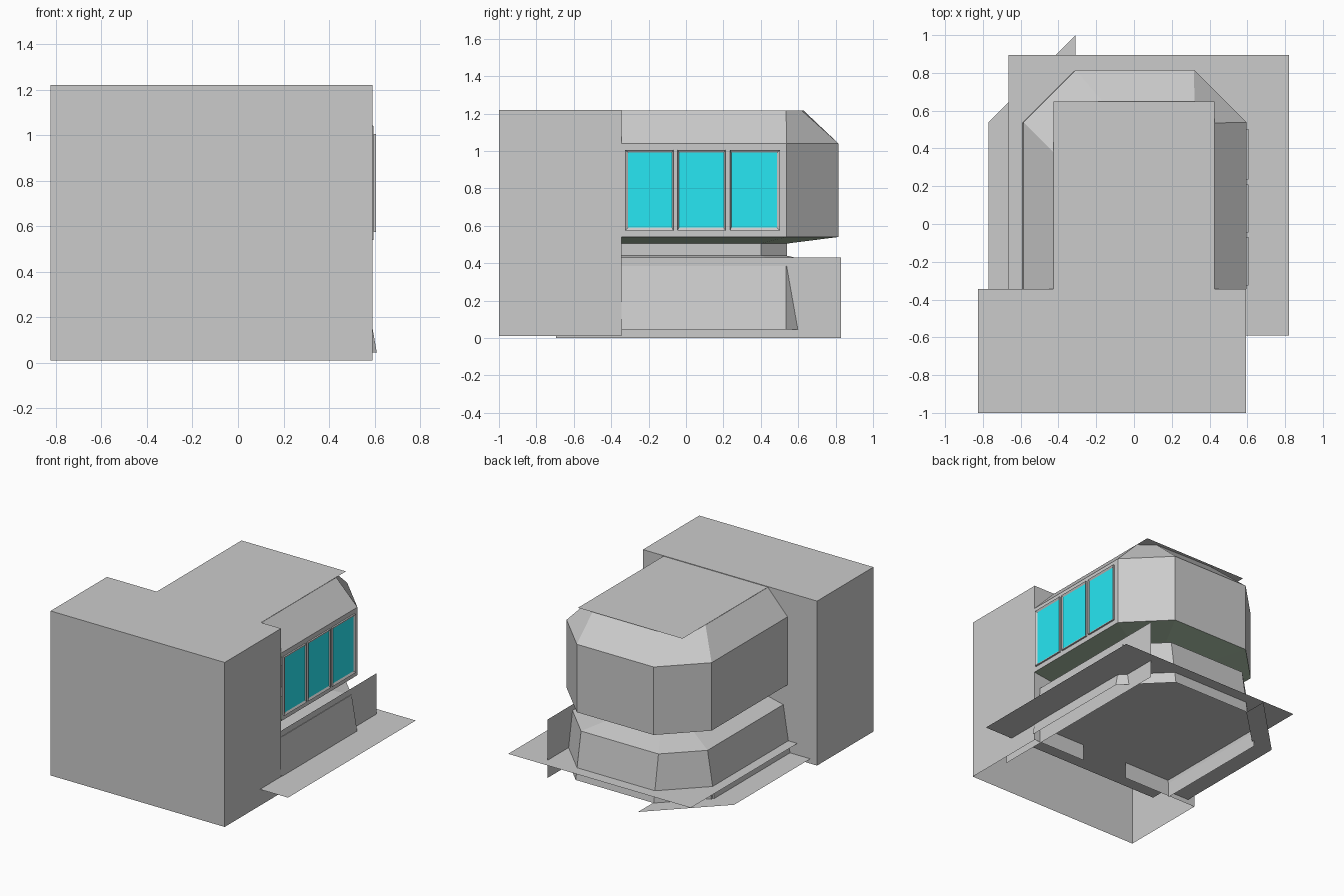
import bpy, bmesh

if "Cube" in bpy.data.objects:
    bpy.data.objects.remove(bpy.data.objects["Cube"])


def make(name, verts, faces, mat=None):
    me = bpy.data.meshes.new(name)
    bm = bmesh.new()
    vs = [bm.verts.new(v) for v in verts]
    for f in faces:
        bm.faces.new([vs[i] for i in f])
    bmesh.ops.recalc_face_normals(bm, faces=bm.faces)
    bm.to_mesh(me)
    bm.free()
    ob = bpy.data.objects.new(name, me)
    bpy.context.collection.objects.link(ob)
    if mat:
        me.materials.append(mat)
    return ob


def color(name, rgb):
    m = bpy.data.materials.new(name)
    m.diffuse_color = (*rgb, 1)
    m.use_nodes = True
    m.node_tree.nodes["Principled BSDF"].inputs["Base Color"].default_value = m.diffuse_color
    return m


def bay(xl, xr, yb, ch, front=-0.345):
    """Open plan outline of the bay with two cut back corners."""
    return [(xr, front), (xr, yb - ch), (xr - ch, yb),
            (xl + ch, yb), (xl, yb - ch), (xl, front)]


def loft(name, rings, mat=None):
    """Skin between open outlines given as (outline, z)."""
    n = len(rings[0][0])
    verts = [(x, y, z) for ring, z in rings for x, y in ring]
    faces = [(r * n + i, r * n + i + 1, (r + 1) * n + i + 1, (r + 1) * n + i)
             for r in range(len(rings) - 1) for i in range(n - 1)]
    return make(name, verts, faces, mat)


def sheet(name, pts, z):
    return make(name, [(x, y, z) for x, y in pts], [range(len(pts))])


def rect(x0, x1, y0, y1):
    return [(x0, y0), (x1, y0), (x1, y1), (x0, y1)]


cyan = color("window_glass", (0.02, 0.8, 0.9))
green = color("dark_underside", (0.42, 0.54, 0.40))

F = -0.345

# Front block: open underneath, doorway in its rear wall
x0, x1, zb, zt = -0.825, 0.592, 0.01, 1.22
loft("front_block_walls", [([(x0, F), (x0, -1), (x1, -1), (x1, F)], z) for z in (zb, zt)])
sheet("front_block_roof", rect(x0, x1, -1, F), zt)
rear = [(x0, zb), (x0, zt), (x1, zt), (x1, zb), (0.157, zb), (0.157, 0.5), (-0.215, 0.5), (-0.215, zb)]
make("front_block_rear_wall", [(x, F, z) for x, z in rear], [range(8)])

# Outlines of the bay at its main levels
upper = bay(-0.585, 0.595, 0.815, 0.277)
neck = bay(-0.315, 0.325, 0.54, 0.14)
low_top = bay(-0.55, 0.55, 0.77, 0.235)
low_base = bay(-0.605, 0.61, 0.825, 0.29)
crown = [(0.425, F), (0.425, 0.535), (0.32, 0.62), (-0.15, 0.63), (-0.425, 0.38), (-0.425, F)]

# Lower bay, neck, overhang underside, upper bay and sloped roof
loft("lower_bay", [(low_base, 0.045), (low_top, 0.385), (neck, 0.44)])
loft("bay_neck", [(neck, 0.44), (neck, 0.505)])
loft("bay_underside", [(neck, 0.505), (upper, 0.54)], green)
loft("upper_bay_wall", [(upper, 0.54), (upper, 1.04)])
loft("bay_roof_slope", [(upper, 1.04), (crown, 1.215)])
sheet("bay_roof_top", rect(-0.425, 0.425, F, 0.648), 1.216)

# Base sheets and low walls
sheet("base_sheet", rect(-0.665, 0.82, -0.59, 0.895), 0.13)
sheet("side_step", [(-0.595, F), (-0.77, F), (-0.77, 0.54), (-0.31, 1.0), (-0.31, 0.82), (-0.595, 0.54)], 0.045)
loft("right_low_wall", [([(0.547, -0.695), (0.547, 0.83)], z) for z in (0, 0.43)])
loft("left_low_wall", [([(-0.595, F), (-0.595, 0.56)], z) for z in (0, 0.13)])

# Three windows: sloped frame around a glass pane
for i, (ya, yb, pa, pb) in enumerate([(-0.325, -0.068, -0.31, -0.075),
                                      (-0.045, 0.21, -0.038, 0.203),
                                      (0.235, 0.502, 0.242, 0.487)]):
    levels = [(0.595, ya, yb, 0.575, 1.006), (0.607, ya, yb, 0.575, 1.006),
              (0.598, pa, pb, 0.59, 0.992)]
    v = [p for x, a, b, c, d in levels for p in ((x, a, c), (x, b, c), (x, b, d), (x, a, d))]
    f = [(r + k, r + (k + 1) % 4, r + 4 + (k + 1) % 4, r + 4 + k) for r in (0, 4) for k in range(4)]
    make(f"window_frame_{i + 1}", v, f)
    make(f"window_pane_{i + 1}", v[8:], [range(4)], cyan)
